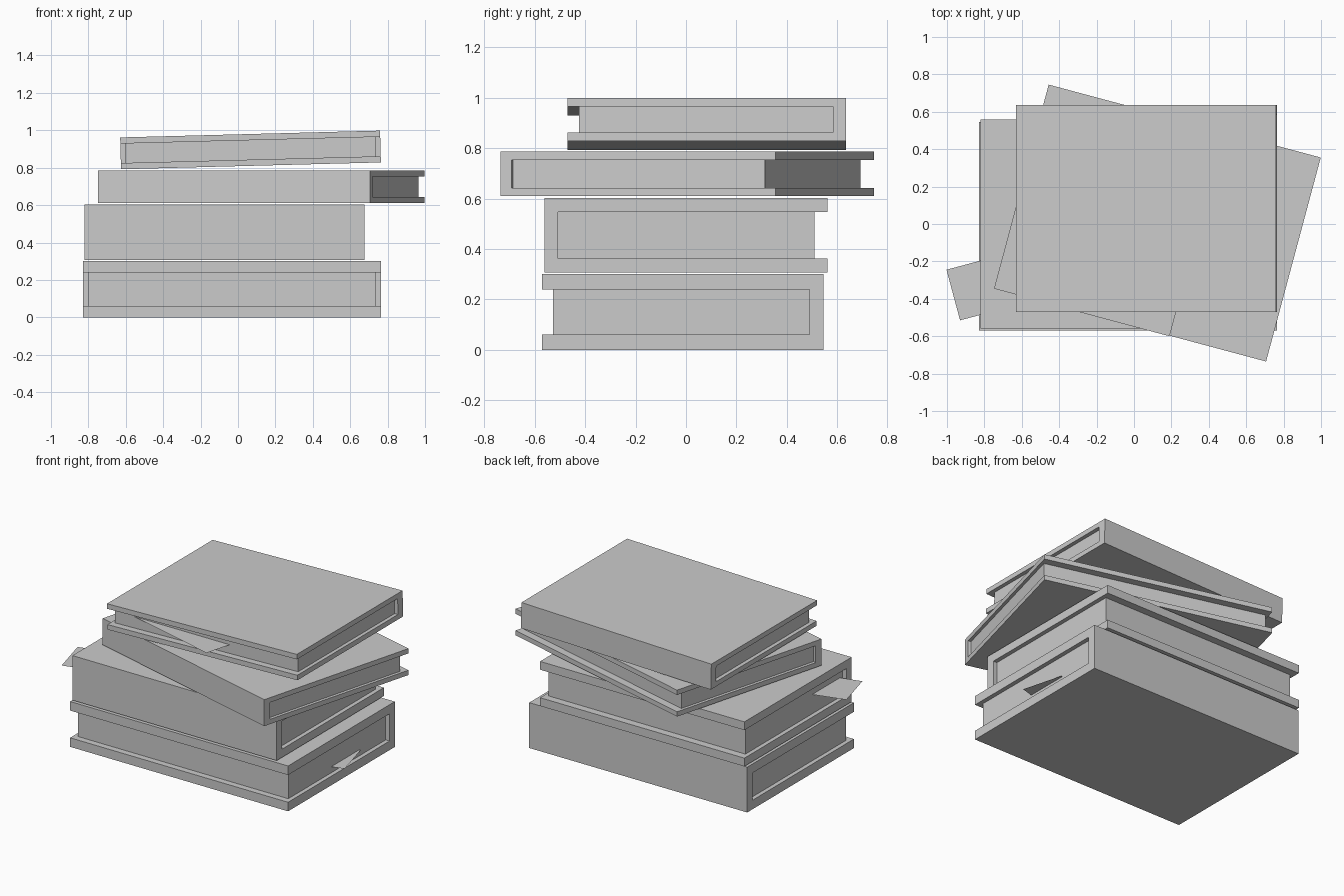
import bpy
import bmesh
from math import radians, sin, cos

if "Cube" in bpy.data.objects:
    bpy.data.objects.remove(bpy.data.objects["Cube"])


def add_object(name, bm, loc, rot):
    bmesh.ops.recalc_face_normals(bm, faces=bm.faces)
    mesh = bpy.data.meshes.new(name)
    bm.to_mesh(mesh)
    bm.free()
    obj = bpy.data.objects.new(name, mesh)
    obj.location = loc
    obj.rotation_euler = [radians(a) for a in rot]
    bpy.context.collection.objects.link(obj)
    return obj


def extrude_profile(points, x0, x1):
    """Closed (y, z) profile swept along x."""
    bm = bmesh.new()
    face = bm.faces.new([bm.verts.new((x0, y, z)) for y, z in points])
    moved = bmesh.ops.extrude_face_region(bm, geom=[face])["geom"]
    verts = [v for v in moved if isinstance(v, bmesh.types.BMVert)]
    bmesh.ops.translate(bm, verts=verts, vec=(x1 - x0, 0, 0))
    return bm


def book(name, loc, size, board, spine, fore, end, side, rot=(0, 0, 0)):
    """side = +1 puts the spine at the back, -1 at the front."""
    hx, hy, hz = (s / 2 for s in size)
    zi, ys, yf = hz - board, side * (hy - spine), -side * hy
    # C-shaped cover: two boards joined by the spine
    cover = [(yf, -hz), (-yf, -hz), (-yf, hz), (yf, hz),
             (yf, zi), (ys, zi), (ys, -zi), (yf, -zi)]
    add_object(name + "_cover", extrude_profile(cover, -hx, hx), loc, rot)
    # Page block set back from the board edges
    yp = -side * (hy - fore)
    pages = [(yp, -zi), (ys, -zi), (ys, zi), (yp, zi)]
    add_object(name + "_pages", extrude_profile(pages, -hx + end, hx - end), loc, rot)


def bookmark(name, corner, length, width, angle):
    """Thin paper sheet; length and width run from the given corner."""
    bm = bmesh.new()
    bm.faces.new([bm.verts.new(p) for p in
                  ((0, 0, 0), (length, 0, 0), (length, width, 0), (0, width, 0))])
    add_object(name, bm, corner, (0, 0, angle))


# Books, bottom to top
book("bottom_book", (-0.032, -0.0125, 0.15), (1.595, 1.115, 0.30),
     0.06, 0.055, 0.042, 0.028, 1)
book("second_book", (-0.072, 0, 0.455), (1.495, 1.12, 0.295),
     0.055, 0.053, 0.05, 0.028, -1)
book("third_book", (0.125, 0.005, 0.698), (1.506, 1.129, 0.175),
     0.032, 0.045, 0.05, 0.02, -1, (0, 0, -15))
book("top_book", (0.067, 0.0825, 0.895), (1.39, 1.105, 0.17),
     0.033, 0.053, 0.045, 0.025, 1, (0, -1.5, 0))

# Bookmarks poking out of the pages
bookmark("bottom_bookmark", (0.82, -0.057, 0.10), -0.75, 0.28, 15)
bookmark("second_bookmark", (-0.93, -0.515, 0.49), 0.75, 0.28, 15)
bookmark("top_bookmark", (0.19, -0.60, 0.905), -0.75, 0.28, -15)
